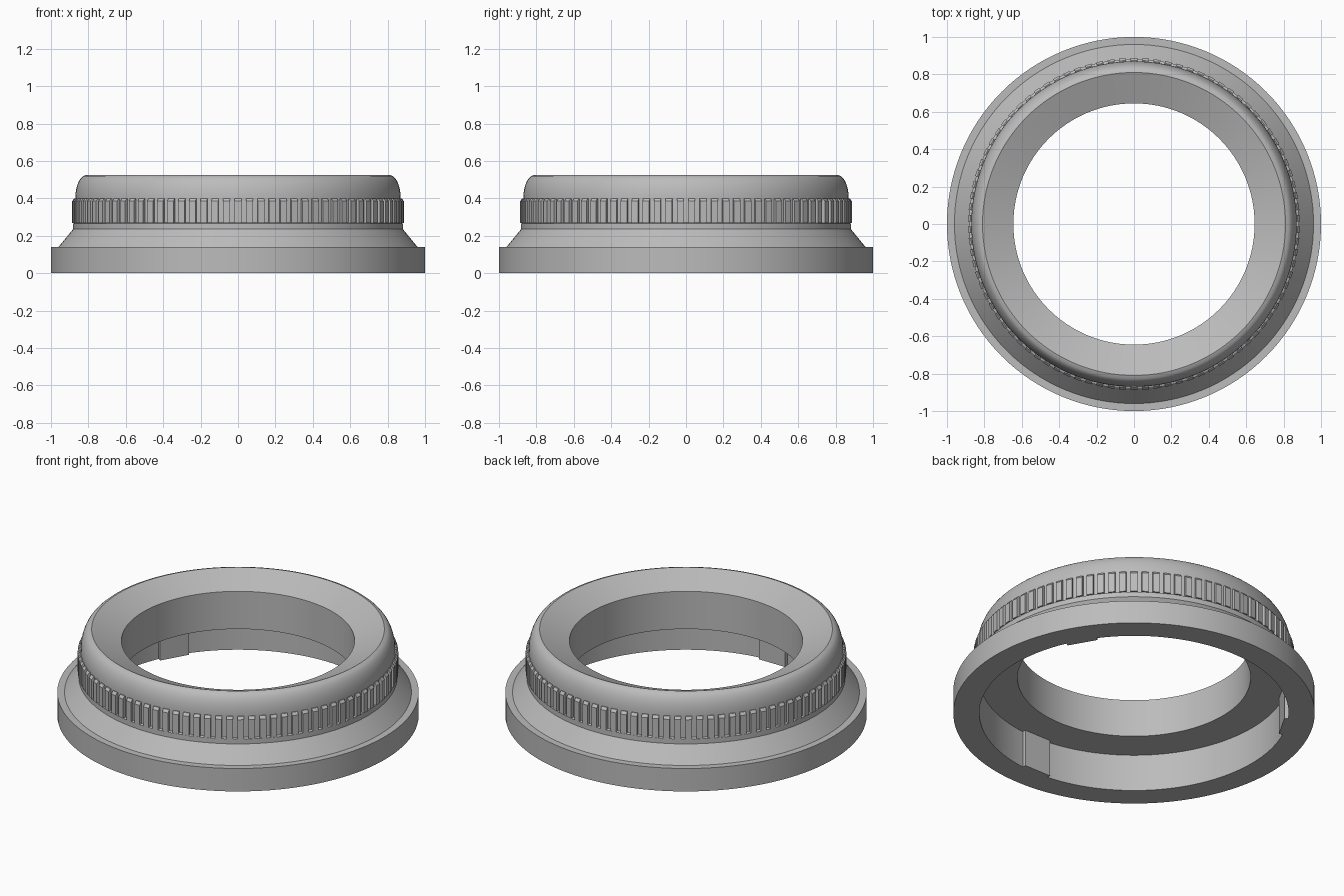
import bpy, bmesh
from math import sin, cos, pi, radians

default = bpy.data.objects.get("Cube")
if default:
    bpy.data.objects.remove(default, do_unlink=True)

grey = bpy.data.materials.new("satin_grey")
grey.use_nodes = True
grey.diffuse_color = (0.5, 0.5, 0.5, 1)
grey.node_tree.nodes["Principled BSDF"].inputs["Base Color"].default_value = (0.5, 0.5, 0.5, 1)


def finish(bm, name, smooth=False):
    bmesh.ops.recalc_face_normals(bm, faces=bm.faces)
    mesh = bpy.data.meshes.new(name)
    bm.to_mesh(mesh)
    bm.free()
    mesh.materials.append(grey)
    obj = bpy.data.objects.new(name, mesh)
    bpy.context.collection.objects.link(obj)
    if smooth:
        bpy.ops.object.select_all(action='DESELECT')
        obj.select_set(True)
        bpy.context.view_layer.objects.active = obj
        bpy.ops.object.shade_smooth_by_angle(angle=radians(30))
    return obj


def lathe(name, profile, segments=128):
    """Revolve a closed (radius, height) profile about z."""
    bm = bmesh.new()
    rings = [[bm.verts.new((r * cos(a), r * sin(a), z)) for r, z in profile]
             for a in (2 * pi * i / segments for i in range(segments))]
    n = len(profile)
    for i, ring in enumerate(rings):
        nxt = rings[(i + 1) % segments]
        for j in range(n):
            k = (j + 1) % n
            bm.faces.new((ring[j], nxt[j], nxt[k], ring[k]))
    return finish(bm, name, smooth=True)


def radial_blocks(name, section, width, angles):
    """Extrude a (radius, height) section sideways, once for each angle."""
    bm = bmesh.new()
    for a in angles:
        sides = [[bm.verts.new((r * cos(a) - s * sin(a), r * sin(a) + s * cos(a), z))
                  for r, z in section] for s in (-width / 2, width / 2)]
        bm.faces.new(sides[0])
        bm.faces.new(sides[1])
        n = len(section)
        for j in range(n):
            k = (j + 1) % n
            bm.faces.new((sides[0][j], sides[0][k], sides[1][k], sides[1][j]))
    return finish(bm, name)


# Ring body: flange, cone, grip band, rounded shoulder, dished top, bore and cavity
flange = [(0.856, 0), (1, 0), (1, 0.14), (0.96, 0.14)]
band = [(0.882, 0.235), (0.882, 0.265), (0.87, 0.27), (0.87, 0.40)]
shoulder = [(0.81 + 0.06 * cos(t), 0.40 + 0.125 * sin(t))
            for t in (radians(12 * i) for i in range(1, 7))]
bore = [(0.81, 0.525), (0.645, 0.455), (0.645, 0.225), (0.856, 0.225)]
lathe("ring_body", flange + band + shoulder + bore)

# Grip ribs around the band
rib_count = 90
radial_blocks("grip_ribs", [(0.86, 0.268), (0.887, 0.268), (0.887, 0.385), (0.875, 0.40), (0.86, 0.40)],
              0.036, [2 * pi * (i + 0.5) / rib_count for i in range(rib_count)])

# Three locking tabs inside the lower cavity
radial_blocks("locking_tabs", [(0.83, 0), (0.87, 0), (0.87, 0.23), (0.83, 0.23)],
              0.177, [radians(a) for a in (30, 150, 270)])
